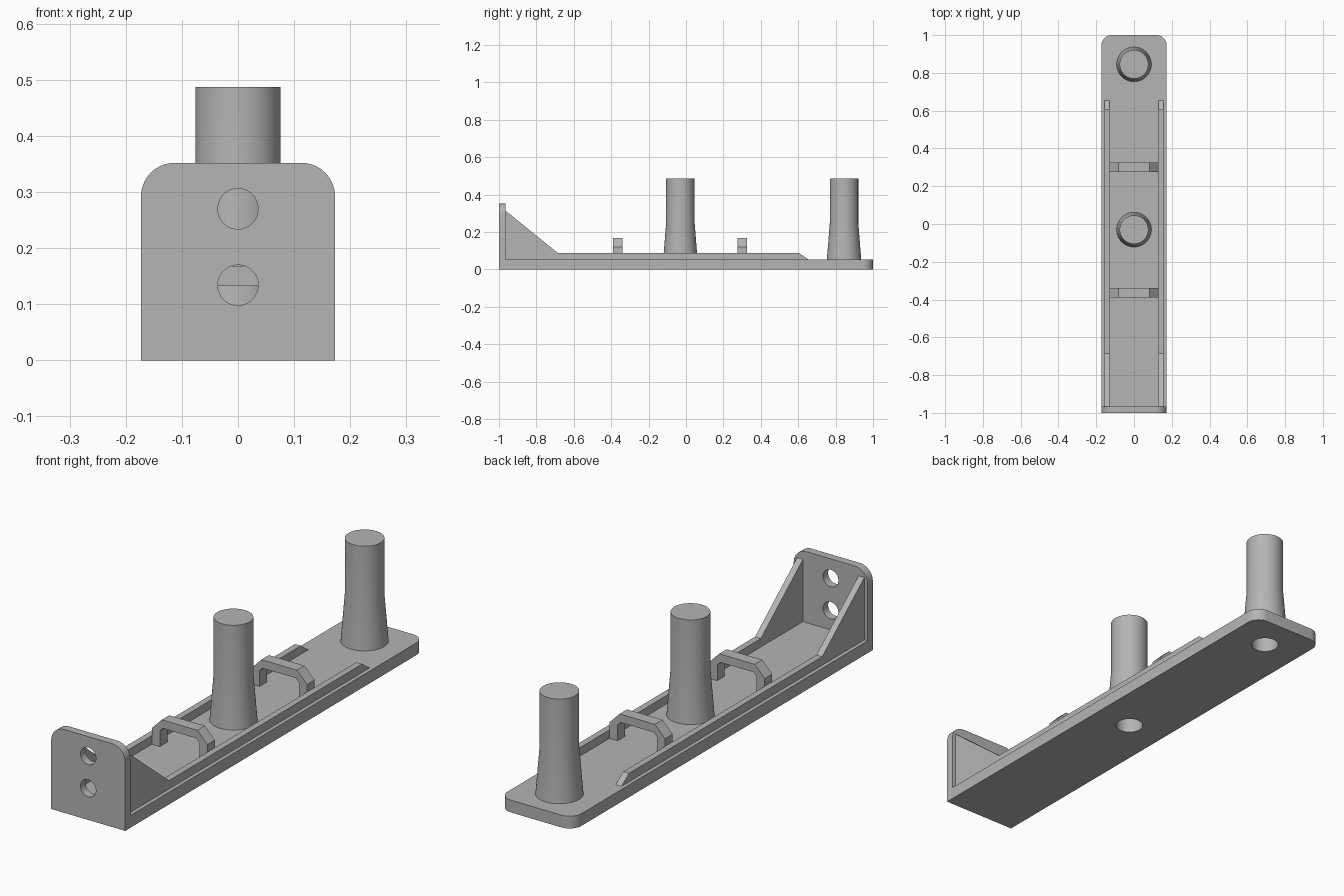
import bpy, bmesh
from math import sin, cos, pi

if "Cube" in bpy.data.objects:
    bpy.data.objects.remove(bpy.data.objects["Cube"], do_unlink=True)

grey = bpy.data.materials.new("plain_grey")
grey.use_nodes = True
grey.diffuse_color = (0.46, 0.46, 0.46, 1)
grey.node_tree.nodes["Principled BSDF"].inputs["Base Color"].default_value = (0.46, 0.46, 0.46, 1)


def finish(name, bm):
    bmesh.ops.remove_doubles(bm, verts=bm.verts, dist=0.0001)
    bmesh.ops.recalc_face_normals(bm, faces=bm.faces)
    mesh = bpy.data.meshes.new(name)
    bm.to_mesh(mesh)
    bm.free()
    mesh.materials.clear()
    mesh.materials.append(grey)
    obj = bpy.data.objects.new(name, mesh)
    bpy.context.collection.objects.link(obj)
    bpy.ops.object.select_all(action='DESELECT')
    obj.select_set(True)
    bpy.context.view_layer.objects.active = obj
    bpy.ops.object.shade_smooth_by_angle(angle=0.5)
    return obj


def arc(cx, cy, r, start, end, steps):
    return [(cx + r * cos(start + (end - start) * i / steps),
             cy + r * sin(start + (end - start) * i / steps)) for i in range(steps + 1)]


def circle(cx, cy, r, steps=48):
    return arc(cx, cy, r, 0, 2 * pi, steps)[:-1]


def rounded_top(half, bottom, top, r):
    return ([(-half, bottom), (half, bottom)]
            + arc(half - r, top - r, r, 0, pi / 2, 10)
            + arc(r - half, top - r, r, pi / 2, pi, 10))


def extrude(name, loops, axis, start, end):
    """Fill an outline (later loops are holes) and extrude it along an axis."""
    curve = bpy.data.curves.new(name + "_outline", 'CURVE')
    curve.dimensions = '2D'
    curve.fill_mode = 'BOTH'
    curve.extrude = (end - start) / 2
    for loop in loops:
        spline = curve.splines.new('POLY')
        spline.points.add(len(loop) - 1)
        for point, (u, v) in zip(spline.points, loop):
            point.co = (u, v, 0, 1)
        spline.use_cyclic_u = True
    temp = bpy.data.objects.new(name + "_outline", curve)
    bpy.context.collection.objects.link(temp)
    bpy.context.view_layer.update()
    mesh = bpy.data.meshes.new_from_object(
        temp.evaluated_get(bpy.context.evaluated_depsgraph_get()))
    bpy.data.objects.remove(temp, do_unlink=True)
    bm = bmesh.new()
    bm.from_mesh(mesh)
    bpy.data.meshes.remove(mesh)
    for vert in bm.verts:
        u, v, w = vert.co
        w += (start + end) / 2
        vert.co = {'x': (w, u, v), 'y': (u, w, v), 'z': (u, v, w)}[axis]
    return finish(name, bm)


def lathe(name, profile, y, steps=48):
    bm = bmesh.new()
    verts = [bm.verts.new((r, y, z)) for r, z in profile]
    edges = [bm.edges.new(pair) for pair in zip(verts, verts[1:])]
    bmesh.ops.spin(bm, geom=verts + edges, cent=(0, y, 0), axis=(0, 0, 1),
                   angle=2 * pi, steps=steps, use_merge=True)
    return finish(name, bm)


half, floor = 0.173, 0.052
bore = 0.055
posts = {"middle_post": -0.03, "back_post": 0.845}

# Base with rounded back corners and a bore under each post
extrude("base", [rounded_top(half, -1, 1, 0.055)] + [circle(0, y, bore) for y in posts.values()],
        'z', 0, floor)

# Upright end plate with two screw holes
extrude("end_plate", [rounded_top(half, floor, 0.352, 0.06),
                      circle(0, 0.27, 0.036), circle(0, 0.134, 0.036)], 'y', -1, -0.966)

# Side ribs rising into gussets
rib = [(-0.966, floor), (0.655, floor), (0.605, 0.088), (-0.685, 0.088), (-0.966, 0.315)]
for side, x in (("left", 0.13), ("right", -0.157)):
    extrude(side + "_rib", [rib], 'x', x, x + 0.027)

# Chamfered strap loops
outer = [(0.13, floor), (0.13, 0.12), (0.083, 0.168)]
inner = [(0.092, 0.118), (0.077, 0.133)]
right_half = [(0.092, floor)] + outer
loop = right_half + [(-x, z) for x, z in reversed(right_half)]
loop += [(-x, z) for x, z in inner] + list(reversed(inner))
for name, y in (("front_loop", -0.39), ("back_loop", 0.275)):
    extrude(name, [loop], 'y', y, y + 0.05)

# Flared hollow posts with closed tops
for name, y in posts.items():
    lathe(name, [(0, 0.45), (bore, 0.45), (bore, floor), (0.092, floor),
                 (0.076, 0.25), (0.076, 0.487), (0, 0.487)], y)
